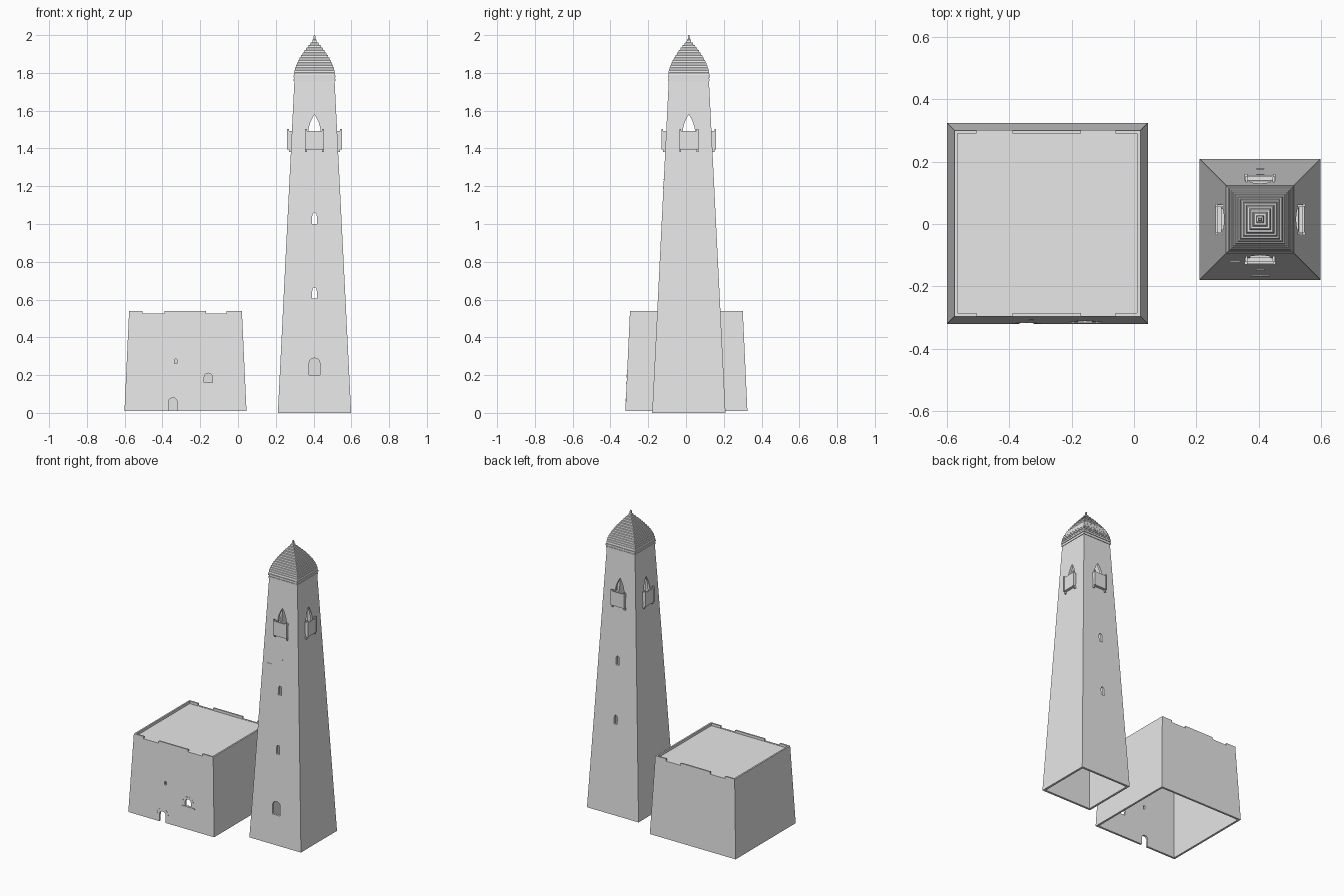
import bpy, bmesh, math
from mathutils import Matrix, Vector

if "Cube" in bpy.data.objects:
    bpy.data.objects.remove(bpy.data.objects["Cube"], do_unlink=True)

stone = bpy.data.materials.new("pale_grey_stone")
stone.use_nodes = True
GREY = (0.8, 0.8, 0.8, 1)
stone.diffuse_color = GREY
stone.node_tree.nodes["Principled BSDF"].inputs["Base Color"].default_value = GREY

TOWER = Vector((0.405, 0.015, 0))
HOUSE = Vector((-0.278, 0.002, 0))


def finish(name, bm, loc=(0, 0, 0), turn=0):
    bmesh.ops.recalc_face_normals(bm, faces=bm.faces)
    mesh = bpy.data.meshes.new(name)
    bm.to_mesh(mesh)
    bm.free()
    mesh.materials.append(stone)
    obj = bpy.data.objects.new(name, mesh)
    obj.location = loc
    obj.rotation_euler.z = turn
    bpy.context.collection.objects.link(obj)
    return obj


def square_loft(name, profile, loc, closed=False):
    """Sweep a (half width, height) profile around a square."""
    bm = bmesh.new()
    corners = [(-1, -1), (1, -1), (1, 1), (-1, 1)]
    rings = [[bm.verts.new((sx * h, sy * h, z)) for sx, sy in corners] for h, z in profile]
    pairs = list(zip(rings, rings[1:]))
    if closed:
        pairs.append((rings[-1], rings[0]))
    else:
        bm.faces.new(rings[0])
        bm.faces.new(rings[-1])
    for a, b in pairs:
        for i in range(4):
            j = (i + 1) % 4
            bm.faces.new((a[i], a[j], b[j], b[i]))
    return finish(name, bm, loc)


def add_box(bm, x0, x1, y0, y1, z0, z1, tilt=0):
    mid = Vector((x0 + x1, y0 + y1, z0 + z1)) / 2
    mat = (Matrix.Translation(mid) @ Matrix.Rotation(tilt, 4, 'Y')
           @ Matrix.Diagonal((x1 - x0, y1 - y0, z1 - z0, 1)))
    bmesh.ops.create_cube(bm, size=1, matrix=mat)


def arch_cutter(half, z0, spring, top, y0, y1, loc, turn=0, power=0.5):
    """Arched prism; power 0.5 gives a round head, 1 a pointed one."""
    side = [(half, z0)]
    for i in range(8):
        s = math.sin(math.pi / 2 * i / 8)
        side.append((half * (1 - s * s) ** power, spring + (top - spring) * s))
    outline = side + [(0, top)] + [(-x, z) for x, z in reversed(side)]
    bm = bmesh.new()
    face = bm.faces.new([bm.verts.new((x, y0, z)) for x, z in outline])
    ext = bmesh.ops.extrude_face_region(bm, geom=[face])
    verts = [v for v in ext["geom"] if isinstance(v, bmesh.types.BMVert)]
    bmesh.ops.translate(bm, verts=verts, vec=(0, y1 - y0, 0))
    return finish("opening_cutter", bm, loc, turn)


def cut(obj, cutters):
    for c in cutters:
        c.hide_render = True
        mod = obj.modifiers.new("opening", 'BOOLEAN')
        mod.operation, mod.solver, mod.object = 'DIFFERENCE', 'EXACT', c
    bpy.context.view_layer.update()
    graph = bpy.context.evaluated_depsgraph_get()
    mesh = bpy.data.meshes.new_from_object(obj.evaluated_get(graph))
    obj.modifiers.clear()
    obj.data = mesh
    for c in cutters:
        bpy.data.objects.remove(c, do_unlink=True)


# Tower shaft: tapered hollow square with through windows and a front door
shaft = square_loft("tower_shaft", [(0.194, 0), (0.106, 1.765), (0.09, 1.765), (0.179, 0)],
                    TOWER, closed=True)
openings = [arch_cutter(0.033, 1.41, 1.48, 1.58, -0.3, 0.3, TOWER, t, 1)
            for t in (0, math.pi / 2)]
for z in (0.605, 1.0):
    openings.append(arch_cutter(0.012, z, z + 0.04, z + 0.06, -0.3, 0.3, TOWER))
openings.append(arch_cutter(0.028, 0.2, 0.265, 0.29, -0.3, -0.1, TOWER))
cut(shaft, openings)

# Weathered ledges on the tower front
bm = bmesh.new()
for x, z, w in ((-0.08, 1.19, 0.016), (0.01, 1.235, 0.007)):
    wall = 0.194 - 0.088 * z / 1.765
    add_box(bm, x - w, x + w, -wall - 0.002, -wall + 0.005, z - 0.002, z + 0.002)
finish("tower_ledges", bm, TOWER)

# Stepped pointed roof above layered cornice bands
profile = [(0.09, 1.757), (0.11, 1.757), (0.11, 1.768), (0.107, 1.768), (0.107, 1.775),
           (0.111, 1.775), (0.111, 1.785), (0.107, 1.785), (0.107, 1.79)]
STEPS = 14
for i in range(STEPS):
    half = 0.109 * (1 - (i / STEPS) ** 1.6)
    z = 1.79 + 0.185 * i / STEPS
    rise = 0.185 / STEPS
    profile += [(half, z), (half - 0.002, z + rise * 0.8), (half - 0.005, z + rise)]
square_loft("tower_roof", profile, TOWER)
square_loft("roof_finial", [(0.011, 1.965), (0.011, 1.975), (0.005, 1.98),
                            (0.005, 1.99), (0.003, 2.0)], TOWER)

# One balcony on each side of the tower
for k, side in enumerate(("front", "left", "back", "right")):
    bm = bmesh.new()
    add_box(bm, -0.047, 0.047, -0.143, -0.136, 1.395, 1.492)
    add_box(bm, -0.047, 0.047, -0.143, -0.115, 1.395, 1.403)
    for s in (-1, 1):
        a, b = sorted((s * 0.047, s * 0.04))
        add_box(bm, a, b, -0.137, -0.112, 1.395, 1.492)
        a, b = sorted((s * 0.05, s * 0.041))
        add_box(bm, a, b, -0.145, -0.136, 1.395, 1.502)
        add_box(bm, a, b, -0.136, -0.115, 1.38, 1.396)
    finish(side + "_balcony", bm, TOWER, k * math.pi / 2)

# House: tapered hollow block with a sunken roof inside its parapet
house = square_loft("house_walls", [(0.285, 0.505), (0.309, 0.01), (0.323, 0.01),
                                    (0.2985, 0.54), (0.288, 0.54), (0.288, 0.523)], HOUSE)
DOOR, WINDOW, VENT = -0.067, 0.121, -0.052
openings = [arch_cutter(0.023, -0.05, 0.057, 0.08, -0.4, -0.2, HOUSE + Vector((DOOR, 0, 0))),
            arch_cutter(0.022, 0.162, 0.187, 0.21, -0.4, -0.2, HOUSE + Vector((WINDOW, 0, 0))),
            arch_cutter(0.007, 0.262, 0.278, 0.285, -0.4, -0.2, HOUSE + Vector((VENT, 0, 0)))]
bm = bmesh.new()
for x0, x1 in ((-0.227, -0.112), (0.108, 0.218)):
    add_box(bm, x0, x1, -0.5, 0.5, 0.525, 0.6)
openings.append(finish("parapet_cutter", bm, HOUSE))
cut(house, openings)


# Rough arch stones over the house door and window, with a window sill
def house_wall(z):
    return -0.323 + 0.0245 * (z - 0.01) / 0.53


bm = bmesh.new()
for cx, cz, radius in ((DOOR, 0.057, 0.042), (WINDOW, 0.185, 0.04)):
    for i in range(6):
        a = math.radians(15 + 30 * i)
        x, z = cx + radius * math.cos(a), cz + radius * math.sin(a)
        y = house_wall(z)
        add_box(bm, x - 0.007, x + 0.007, y - 0.0015, y + 0.004, z - 0.002, z + 0.002,
                math.pi / 2 - a)
y = house_wall(0.158)
add_box(bm, WINDOW - 0.052, WINDOW + 0.052, y - 0.003, y + 0.004, 0.155, 0.161)
finish("house_arch_stones", bm, HOUSE)
